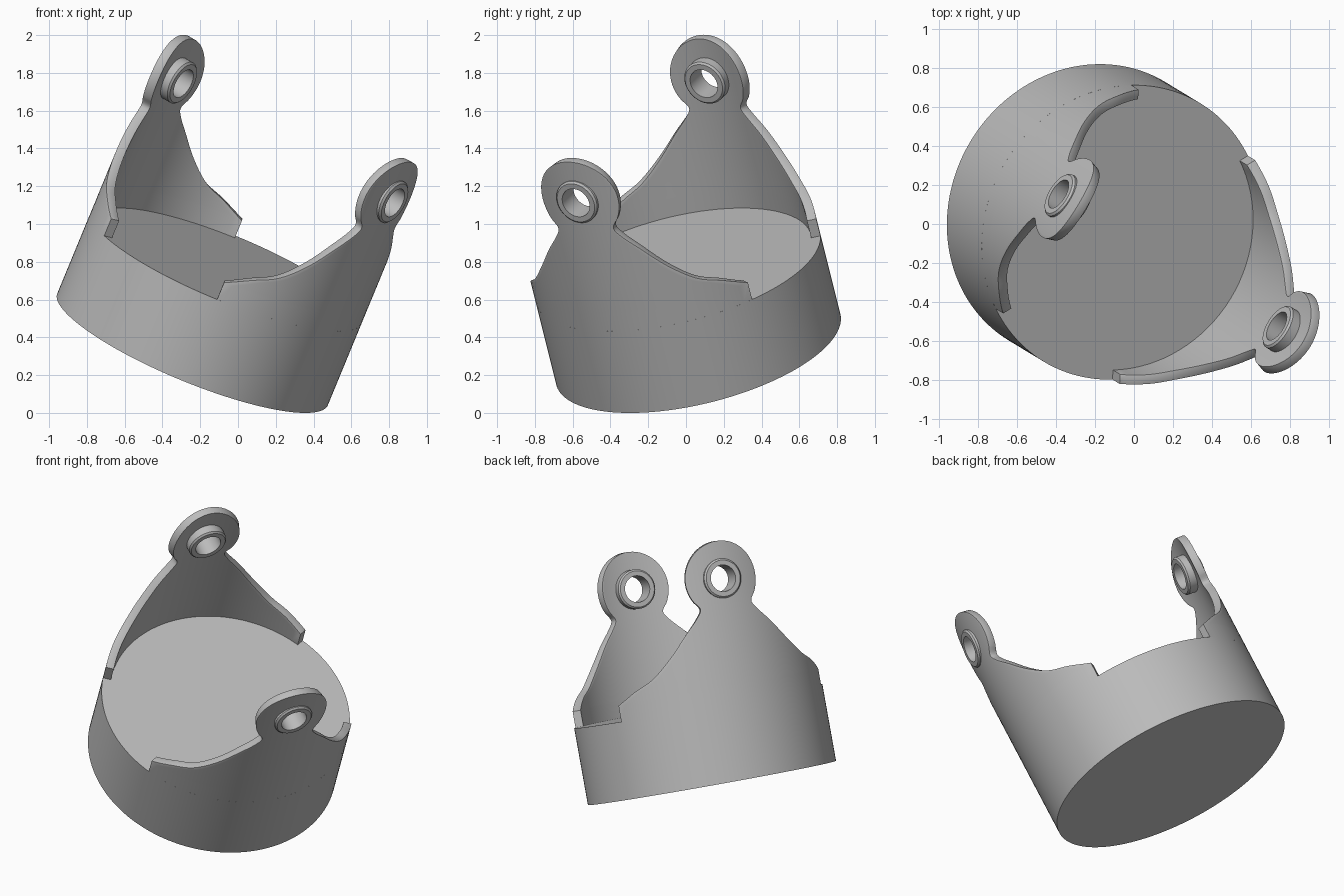
import bpy, bmesh, math
from mathutils import Matrix, Vector

old = bpy.data.objects.get("Cube")
if old:
    bpy.data.objects.remove(old, do_unlink=True)

R_OUT, R_IN = 0.775, 0.725      # wall radii
DEPTH = 0.48                    # thickness of the solid base
EYE_Z, EYE_R = 0.762, 0.233     # rounded lug end
HOLE_R, BOSS_R = 0.082, 0.122

# Tilted frame: local z is the cup axis, local x points downhill to one lug
axis = Vector((0.413, -0.25, 1)).normalized()
side = Vector((0, 0, 1)).cross(axis).normalized()
down = side.cross(axis)
frame = Matrix((down, side, axis)).transposed().to_4x4()
frame.translation = (-0.062, -0.043, 0.769)

grey = bpy.data.materials.new("plain grey")
grey.use_nodes = True
colour = (0.5, 0.5, 0.5, 1)
grey.diffuse_color = colour
grey.node_tree.nodes["Principled BSDF"].inputs["Base Color"].default_value = colour


def make(name, bm, turn=0.0):
    """Turn a bmesh in the cup's frame into an object."""
    bmesh.ops.recalc_face_normals(bm, faces=bm.faces)
    bm.transform(frame @ Matrix.Rotation(turn, 4, 'Z'))
    mesh = bpy.data.meshes.new(name)
    bm.to_mesh(mesh)
    bm.free()
    mesh.materials.append(grey)
    obj = bpy.data.objects.new(name, mesh)
    bpy.context.collection.objects.link(obj)
    return obj


def smooth(obj):
    bpy.ops.object.select_all(action='DESELECT')
    obj.select_set(True)
    bpy.context.view_layer.objects.active = obj
    bpy.ops.object.shade_smooth_by_angle(angle=math.radians(30))


def outline():
    """Half width and height pairs from the floor to the tip of a lug."""
    keys = [Vector(p) for p in ((0.671, 0.1), (0.594, 0.165), (0.498, 0.225),
            (0.388, 0.335), (0.285, 0.455), (0.205, 0.54), (0.17, 0.595))]
    arc = [Vector((EYE_R * math.cos(t), EYE_Z + EYE_R * math.sin(t)))
           for t in (math.radians(-30 + 5 * i) for i in range(25))]
    pts = [keys[0]] + keys + arc[:2]
    rows = [Vector((keys[0].x, 0))]
    for a, b, c, d in zip(pts, pts[1:], pts[2:], pts[3:]):
        for i in range(5):
            t = i / 5
            rows.append(0.5 * (2 * b + (c - a) * t + (2 * a - 5 * b + 4 * c - d) * t * t
                               + (3 * b - a - 3 * c + d) * t ** 3))
    return rows + arc


def lug_mesh(cols=32):
    """Curved wall cut from a tube, narrowing to a round eye."""
    bm = bmesh.new()
    grids = []
    for radius in (R_OUT, R_IN):
        grid = []
        for half, z in outline():
            spread = math.asin(min(1, max(half, 0) / R_OUT))
            angles = [spread * (2 * j / cols - 1) for j in range(cols + 1)]
            grid.append([bm.verts.new((radius * math.cos(a), radius * math.sin(a), z))
                         for a in angles])
        grids.append(grid)
        for lo, hi in zip(grid, grid[1:]):
            for j in range(cols):
                bm.faces.new((lo[j], lo[j + 1], hi[j + 1], hi[j]))
    outer, inner = grids
    rims = []
    for j in (0, cols):
        for i in range(len(outer) - 1):
            rims.append(bm.faces.new((outer[i][j], outer[i + 1][j],
                                      inner[i + 1][j], inner[i][j])))
    for j in range(cols):
        bm.faces.new((outer[0][j], outer[0][j + 1], inner[0][j + 1], inner[0][j]))
    bmesh.ops.remove_doubles(bm, verts=bm.verts, dist=0.0001)
    bmesh.ops.recalc_face_normals(bm, faces=bm.faces)
    # Soften the long rim edges only
    edges = [e for e in bm.edges if e.is_manifold and e.calc_face_angle(0) > 1
             and all(v.co.z > 0.09 for v in e.verts)
             and abs(e.verts[0].co.xy.length - e.verts[1].co.xy.length) < 0.01]
    bmesh.ops.bevel(bm, geom=edges, offset=0.008, segments=2, profile=0.5,
                    affect='EDGES', clamp_overlap=True)
    return bm


def ring_mesh(profile, closed, segs=64):
    """Revolve (distance, radius) points about the eye's axis."""
    bm = bmesh.new()
    loops = [[bm.verts.new((x, r * math.cos(2 * math.pi * k / segs),
                            EYE_Z + r * math.sin(2 * math.pi * k / segs)))
              for k in range(segs)] for x, r in profile]
    pairs = list(zip(loops, loops[1:]))
    if closed:
        pairs.append((loops[-1], loops[0]))
    else:
        bm.faces.new(loops[0])
        bm.faces.new(loops[-1])
    for a, b in pairs:
        for k in range(segs):
            n = (k + 1) % segs
            bm.faces.new((a[k], a[n], b[n], b[k]))
    return bm


# Solid round base
bm = bmesh.new()
bmesh.ops.create_cone(bm, cap_ends=True, segments=160, radius1=R_OUT, radius2=R_OUT,
                      depth=DEPTH, matrix=Matrix.Translation((0, 0, -DEPTH / 2)))
smooth(make("base", bm))

# Two opposite lugs, each with a bored eye and a boss around it
for label, turn in (("low", 0.0), ("high", math.pi)):
    lug = make(label + "_lug", lug_mesh(), turn)
    cutter = make(label + "_bore", ring_mesh([(0.5, 0.1), (0.95, 0.1)], False), turn)
    cutter.hide_render = True
    bore = lug.modifiers.new("bore", 'BOOLEAN')
    bore.operation = 'DIFFERENCE'
    bore.object = cutter
    bore.solver = 'EXACT'
    bpy.context.view_layer.objects.active = lug
    bpy.ops.object.modifier_apply(modifier="bore")
    bpy.data.objects.remove(cutter, do_unlink=True)
    smooth(lug)
    near, far, c = 0.662, 0.79, 0.01
    smooth(make(label + "_boss", ring_mesh(
        [(near, HOLE_R), (near, BOSS_R - c), (near + c, BOSS_R),
         (far - c, BOSS_R), (far, BOSS_R - c), (far, HOLE_R)], True), turn))
